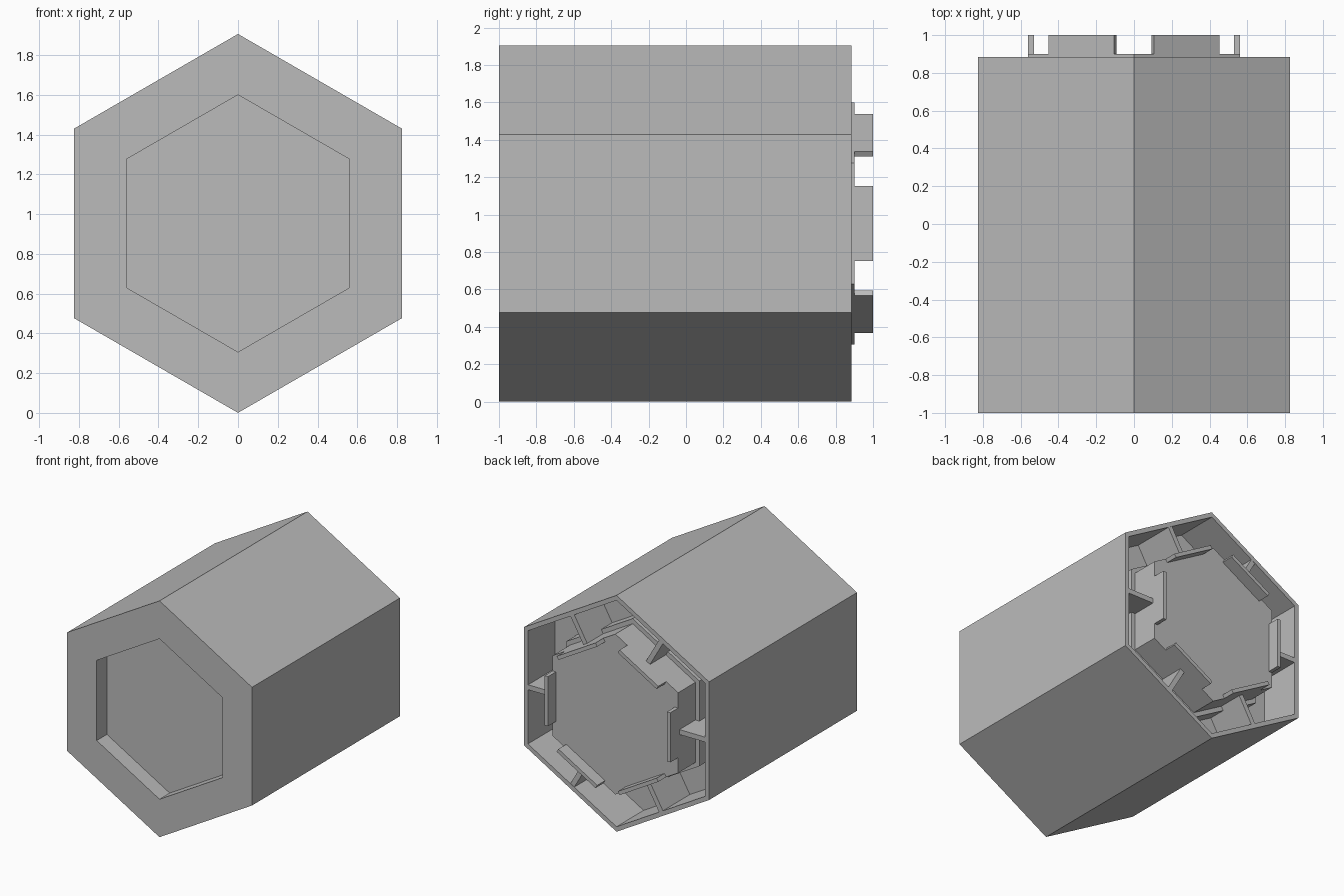
import bpy, bmesh
from math import cos, sin, pi, radians
from mathutils import Matrix, Vector

MID_Z = 0.953          # height of the long axis
BACK = 0.885           # rear rim of the outer shell
CAVITY = 0.54          # floor of the rear cavity
RING = 0.90            # rear end of the inner core

cube = bpy.data.objects.get("Cube")
if cube:
    bpy.data.objects.remove(cube, do_unlink=True)

grey = bpy.data.materials.new("plain_grey")
grey.use_nodes = True
colour = (0.5, 0.5, 0.5, 1)
grey.diffuse_color = colour
grey.node_tree.nodes["Principled BSDF"].inputs["Base Color"].default_value = colour


def finish(name, bm):
    bmesh.ops.recalc_face_normals(bm, faces=bm.faces)
    mesh = bpy.data.meshes.new(name)
    bm.to_mesh(mesh)
    bm.free()
    mesh.materials.append(grey)
    obj = bpy.data.objects.new(name, mesh)
    bpy.context.collection.objects.link(obj)
    return obj


def hex_lathe(name, profile):
    """Sweep (apothem, y) points around six sides, capping both ends."""
    bm = bmesh.new()
    loops = []
    for apothem, y in profile:
        r = apothem / cos(pi / 6)
        loops.append([bm.verts.new((r * sin(i * pi / 3), y, MID_Z + r * cos(i * pi / 3)))
                      for i in range(6)])
    for a, b in zip(loops, loops[1:]):
        for i in range(6):
            j = (i + 1) % 6
            bm.faces.new((a[i], a[j], b[j], b[i]))
    bm.faces.new(loops[0])
    bm.faces.new(loops[-1])
    return finish(name, bm)


def six_blocks(name, near, far, y0, y1, half_width, mitre=0.0):
    """One block per side, running radially from near to far."""
    bm = bmesh.new()
    size = Vector((far - near, y1 - y0, 2 * half_width))
    centre = Vector(((near + far) / 2, (y0 + y1) / 2, 0))
    for k in range(6):
        spin = Matrix.Translation((0, 0, MID_Z)) @ Matrix.Rotation(k * pi / 3, 4, 'Y')
        bmesh.ops.create_cube(bm, size=1, matrix=spin @ Matrix.Translation(centre)
                              @ Matrix.Diagonal(size).to_4x4())
    return finish(name, bm)


# Outer shell, front recess, stepped rear cavity and the core, in one closed sweep
hex_lathe("housing", [
    (0.56, -0.87), (0.56, -1.0), (0.825, -1.0),       # recess and front rim
    (0.825, BACK), (0.79, BACK), (0.79, CAVITY),      # shell and its inner wall
    (0.595, CAVITY), (0.595, 0.68), (0.56, 0.68),     # collar around the core
    (0.56, RING),                                     # core with flat rear end
])

# Radial ribs that join the core to the shell
six_blocks("ribs", 0.55, 0.80, CAVITY - 0.01, BACK - 0.002, 0.02)

# Upright tabs on the rear edge of the core
six_blocks("rear_tabs", 0.53, 0.56, RING - 0.01, 1.0, 0.2)
